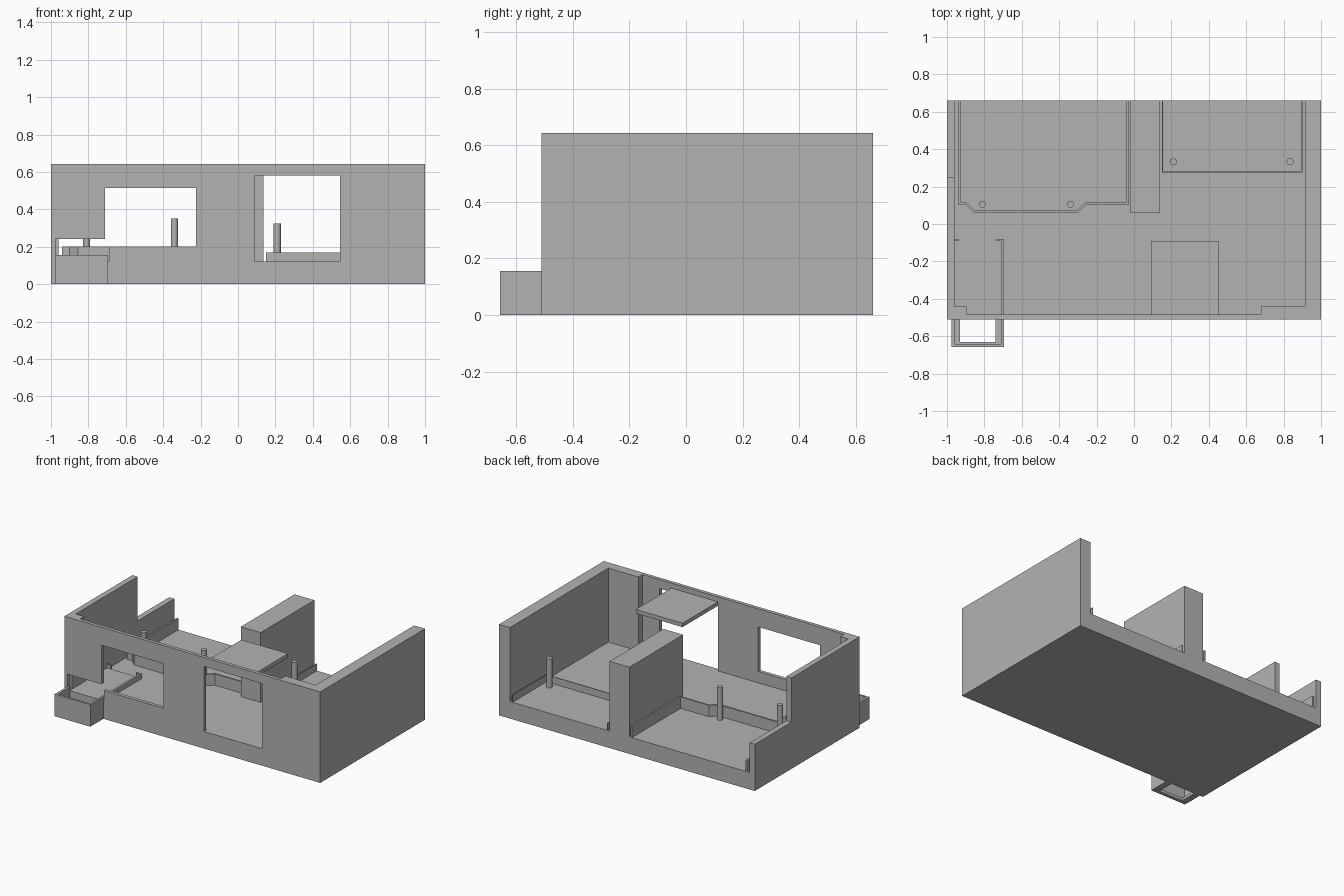
import bpy
import bmesh
import math
from mathutils import Vector

cube = bpy.data.objects.get("Cube")
if cube:
    bpy.data.objects.remove(cube, do_unlink=True)

grey = bpy.data.materials.new("plain grey")
grey.use_nodes = True
grey.diffuse_color = (0.45, 0.45, 0.45, 1)
grey.node_tree.nodes["Principled BSDF"].inputs["Base Color"].default_value = grey.diffuse_color

FLOOR, TOP = 0.12, 0.643
FRONT, INNER, BACK = -0.51, -0.485, 0.66


def finish(name, bm):
    bmesh.ops.recalc_face_normals(bm, faces=bm.faces)
    mesh = bpy.data.meshes.new(name)
    bm.to_mesh(mesh)
    bm.free()
    mesh.materials.append(grey)
    obj = bpy.data.objects.new(name, mesh)
    bpy.context.scene.collection.objects.link(obj)
    return obj


def prism(name, points, axis, low, high):
    """Extrude a flat outline along one axis."""
    def place(a, b):
        return {"x": (low, a, b), "y": (a, low, b), "z": (a, b, low)}[axis]
    bm = bmesh.new()
    face = bm.faces.new([bm.verts.new(place(a, b)) for a, b in points])
    out = bmesh.ops.extrude_face_region(bm, geom=[face])
    shift = Vector([(high - low) * (axis == k) for k in "xyz"])
    bmesh.ops.translate(bm, vec=shift,
                        verts=[v for v in out["geom"] if isinstance(v, bmesh.types.BMVert)])
    return finish(name, bm)


def box(name, x0, x1, y0, y1, z0, z1):
    return prism(name, [(x0, y0), (x1, y0), (x1, y1), (x0, y1)], "z", z0, z1)


def curb(name, path, width, top):
    """Thin upright strip following a path, offset inward with mitred corners."""
    pts = [Vector(p) for p in path]
    inner = []
    for i, p in enumerate(pts):
        before = (p - pts[i - 1]).normalized() if i else (pts[1] - p).normalized()
        after = (pts[i + 1] - p).normalized() if i < len(pts) - 1 else before
        n1, n2 = Vector((-before.y, before.x)), Vector((-after.y, after.x))
        inner.append(p + (n1 + n2) * width / (1 + n1.dot(n2)))
    return prism(name, [tuple(p) for p in pts + inner[::-1]], "z", FLOOR, top)


def post(name, x, y, top):
    bm = bmesh.new()
    bmesh.ops.create_cone(bm, cap_ends=True, segments=32, radius1=0.019, radius2=0.019,
                          depth=top - FLOOR)
    bmesh.ops.translate(bm, verts=bm.verts, vec=(x, y, (top + FLOOR) / 2))
    obj = finish(name, bm)
    bpy.ops.object.select_all(action="DESELECT")
    obj.select_set(True)
    bpy.context.view_layer.objects.active = obj
    bpy.ops.object.shade_smooth_by_angle(angle=math.radians(40))


# Floor slab
box("floor_slab", -1, 1, FRONT, BACK, 0, FLOOR)

# Front wall with stepped window and doorway
prism("front_wall", [
    (-1, FLOOR), (-0.975, FLOOR), (-0.975, 0.24), (-0.71, 0.24), (-0.71, 0.515),
    (-0.225, 0.515), (-0.225, 0.2), (-0.69, 0.2), (-0.69, FLOOR), (0.09, FLOOR),
    (0.09, 0.58), (0.545, 0.58), (0.545, FLOOR), (1, FLOOR), (1, TOP), (-1, TOP),
], "y", FRONT, INNER)
box("front_wall_left_thickening", 0.68, 0.915, INNER, -0.44, FLOOR, TOP)
box("front_wall_right_thickening", -0.96, -0.895, INNER, -0.44, 0.24, TOP)

# Side walls and dividing wall
box("left_wall", 0.915, 1, INNER, BACK, FLOOR, TOP)
prism("right_wall", [
    (INNER, FLOOR), (BACK, FLOOR), (BACK, 0.33), (0.25, 0.33), (0.25, TOP), (INNER, TOP),
], "x", -1, -0.96)
box("dividing_wall", -0.02, 0.135, 0.06, BACK, FLOOR, 0.613)

# Canopy over the doorway
box("door_canopy", 0.09, 0.455, INNER, -0.09, 0.58, 0.608)

# Terrace curbs and posts
curb("right_terrace_curb", [
    (-0.94, BACK), (-0.94, 0.105), (-0.9, 0.105), (-0.855, 0.06), (-0.3, 0.06),
    (-0.255, 0.105), (-0.027, 0.105), (-0.027, BACK)], 0.012, 0.2)
curb("left_terrace_curb", [
    (0.15, BACK), (0.15, 0.275), (0.9, 0.275), (0.9, BACK)], 0.006, 0.17)
for name, x, y, top in (("right_terrace_post_outer", -0.81, 0.105, 0.35),
                        ("right_terrace_post_inner", -0.34, 0.105, 0.35),
                        ("left_terrace_post_inner", 0.21, 0.333, 0.325),
                        ("left_terrace_post_outer", 0.835, 0.333, 0.325)):
    post(name, x, y, top)

# Entry box in front, open through the bottom
RIM = 0.155
prism("entry_box_walls", [
    (-0.975, FRONT), (-0.975, -0.657), (-0.695, -0.657), (-0.695, FRONT),
    (-0.71, FRONT), (-0.71, -0.642), (-0.957, -0.642), (-0.957, FRONT)], "z", 0, RIM)
prism("entry_box_ledge", [
    (-0.957, FRONT), (-0.957, -0.642), (-0.71, -0.642), (-0.71, FRONT),
    (-0.74, FRONT), (-0.74, -0.632), (-0.93, -0.632), (-0.93, FRONT)], "z", 0, 0.02)

# Entry tray and low rails inside
box("entry_tray", -0.96, -0.71, FRONT, -0.09, FLOOR, 0.128)
box("entry_rail", -0.71, -0.695, FRONT, -0.09, FLOOR, RIM)
box("entry_rail_end", -0.735, -0.695, -0.09, -0.08, FLOOR, RIM)
box("entry_wall_stop", -0.96, -0.935, -0.09, -0.08, FLOOR, RIM)
